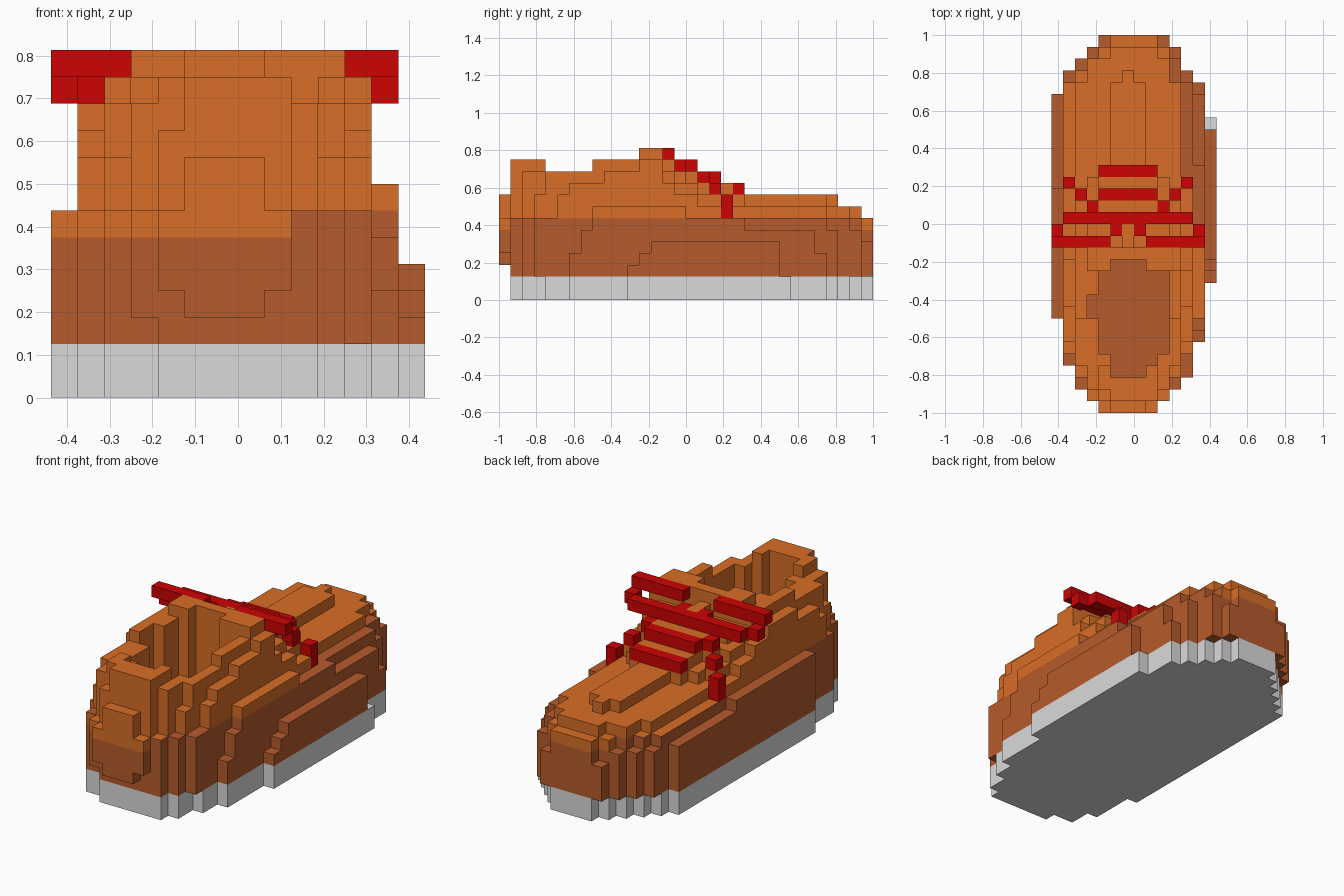
import bpy
import bmesh
from mathutils import Vector

UNIT = 1 / 16  # edge length of one block

cube = bpy.data.objects.get("Cube")
if cube:
    bpy.data.objects.remove(cube, do_unlink=True)


def make_material(name, red, green, blue):
    material = bpy.data.materials.new(name)
    material.use_nodes = True
    color = (red, green, blue, 1)
    material.diffuse_color = color
    shader = material.node_tree.nodes["Principled BSDF"]
    shader.inputs["Base Color"].default_value = color
    return material


tan = make_material("tan leather", .69, .155, .02)
brown = make_material("brown leather", .47, .105, .025)
crimson = make_material("red lace", .61, .001, .001)
grey = make_material("grey rubber", .7, .7, .7)


def box(left, right, front, back, bottom, top):
    """Set of grid cells filling a block range."""
    return {(i, j, k)
            for i in range(left, right)
            for j in range(front, back)
            for k in range(bottom, top)}


def build(name, cells, materials, paint=None):
    """Skin the outside of a set of cells and merge the flat areas."""
    bm = bmesh.new()
    corners = {}

    def corner(point):
        key = tuple(round(c * 2) for c in point)
        if key not in corners:
            corners[key] = bm.verts.new(point * UNIT)
        return corners[key]

    for cell in sorted(cells):
        middle = Vector(cell) + Vector((.5, .5, .5))
        for axis in range(3):
            for sign in (-1, 1):
                normal = Vector((0, 0, 0))
                normal[axis] = sign
                neighbour = tuple(int(a + b) for a, b in zip(cell, normal))
                if neighbour in cells:
                    continue
                u = Vector((0, 0, 0))
                u[(axis + 1) % 3] = .5
                v = normal.cross(u)
                center = middle + normal / 2
                ring = [center - u - v, center + u - v,
                        center + u + v, center - u + v]
                face = bm.faces.new([corner(p) for p in ring])
                if paint:
                    face.material_index = paint(center, normal)
    bmesh.ops.dissolve_limit(bm, angle_limit=.01, verts=bm.verts[:],
                             edges=bm.edges[:], delimit={'MATERIAL'})
    bmesh.ops.triangulate(bm, faces=[f for f in bm.faces if len(f.verts) > 4])
    mesh = bpy.data.meshes.new(name)
    bm.to_mesh(mesh)
    bm.free()
    for material in materials:
        mesh.materials.append(material)
    part = bpy.data.objects.new(name, mesh)
    bpy.context.collection.objects.link(part)
    return part


# Sole: stepped outline, each side described by (edge, front, back)
sole = set()
for edge, front, back in [(7, -5, 9), (6, -10, 12), (5, -12, 13),
                          (4, -14, 14), (3, -15, 15), (2, -15, 16)]:
    sole |= box(0, edge, front, back, 0, 2)
for edge, front, back in [(7, -8, 11), (6, -12, 12), (5, -14, 13),
                          (4, -14, 14), (3, -15, 15), (2, -15, 16)]:
    sole |= box(-edge, 0, front, back, 0, 2)
build("sole", sole, [grey])

# Upper: nested shells, each with a start and steps of (end, height)
upper = set()


def shell(left, right, start, *steps):
    global upper
    for end, height in steps:
        upper |= box(left, right, start, end, 2, height)
        start = end


shell(6, 7, -5, (-4, 3), (-3, 4), (8, 5))                     # outer flare
shell(-7, -6, -8, (3, 7), (11, 6))                            # inner flare
shell(-6, 6, -10, (-9, 4), (-8, 6), (0, 8), (5, 7), (11, 6), (12, 4))
shell(-6, 5, -12, (-11, 7), (-10, 9), (-7, 10), (-3, 11), (-1, 10),
      (1, 9), (3, 8), (12, 7), (13, 6))
shell(-5, 5, -13, (-12, 7))
shell(-5, 4, -14, (-13, 7), (-12, 9), (-8, 11), (-4, 12), (-1, 11), (1, 10),
      (3, 9), (12, 8), (13, 7), (14, 6))
shell(-4, 4, 13, (14, 7), (15, 6))
shell(-4, 3, -15, (-14, 7), (-8, 11), (-2, 12), (0, 11), (2, 10),
      (4, 9), (14, 8))
shell(-3, 3, 14, (15, 7), (16, 5))
shell(-2, 2, 14, (15, 8), (16, 7))

# Heel collar, undercut at its lower corner
shell(-3, 2, -15, (-14, 10), (-12, 12))
shell(-2, 2, -15, (-14, 12))
upper -= box(-4, -3, -15, -14, 2, 3)

# Raised toe ridge
shell(-2, 1, 3, (12, 9))
shell(-1, 0, 12, (13, 9))

# Tongue, stepping down under the laces
shell(-5, 5, -4, (-2, 12))
shell(-4, 4, -4, (-2, 13))
shell(-1, 0, -2, (0, 12))
shell(-3, 2, -2, (2, 11), (4, 10), (5, 9))

# Heel counter
upper |= box(-3, 2, -16, -15, 4, 7)
upper |= box(-2, 1, -16, -15, 3, 9)

# Foot opening, down to the insole
upper -= box(-3, 3, -11, -4, 3, 14)
upper -= box(-2, 2, -12, -4, 3, 14)
upper -= box(-2, 1, -13, -3, 3, 14)
upper -= box(-4, -3, -8, -6, 3, 14)


def leather(center, normal):
    """Brown low down, tan above, with a lower seam at heel and toe."""
    if center.z > 7.1:
        return 0
    tip = abs(center.y) > 14 and normal.y > -.5 and abs(center.x + .5) < 3.2
    heel_side = normal.y < -.5 and center.x < 2
    toe_top = normal.z > .5 and -6 < center.x < 2 and center.y > -11
    if center.z > 6.1 and (tip or heel_side or toe_top):
        return 0
    return 1


build("upper", upper, [tan, brown], leather)

# Laces: crossing bars, and end blocks mirrored about the shoe's centre line
laces = box(-3, 2, 4, 5, 9, 10)
laces |= box(-3, 2, 2, 3, 10, 11)
laces |= box(-6, 5, 0, 1, 11, 12)
for left, right, front, bottom, top in [
        (4, 5, 3, 7, 9), (3, 4, 2, 9, 10), (2, 3, 1, 10, 11),
        (5, 6, -1, 11, 12), (0, 1, -1, 11, 12), (1, 6, -2, 12, 13)]:
    laces |= box(left, right, front, front + 1, bottom, top)
    laces |= box(-1 - right, -1 - left, front, front + 1, bottom, top)
build("laces", laces, [crimson])
